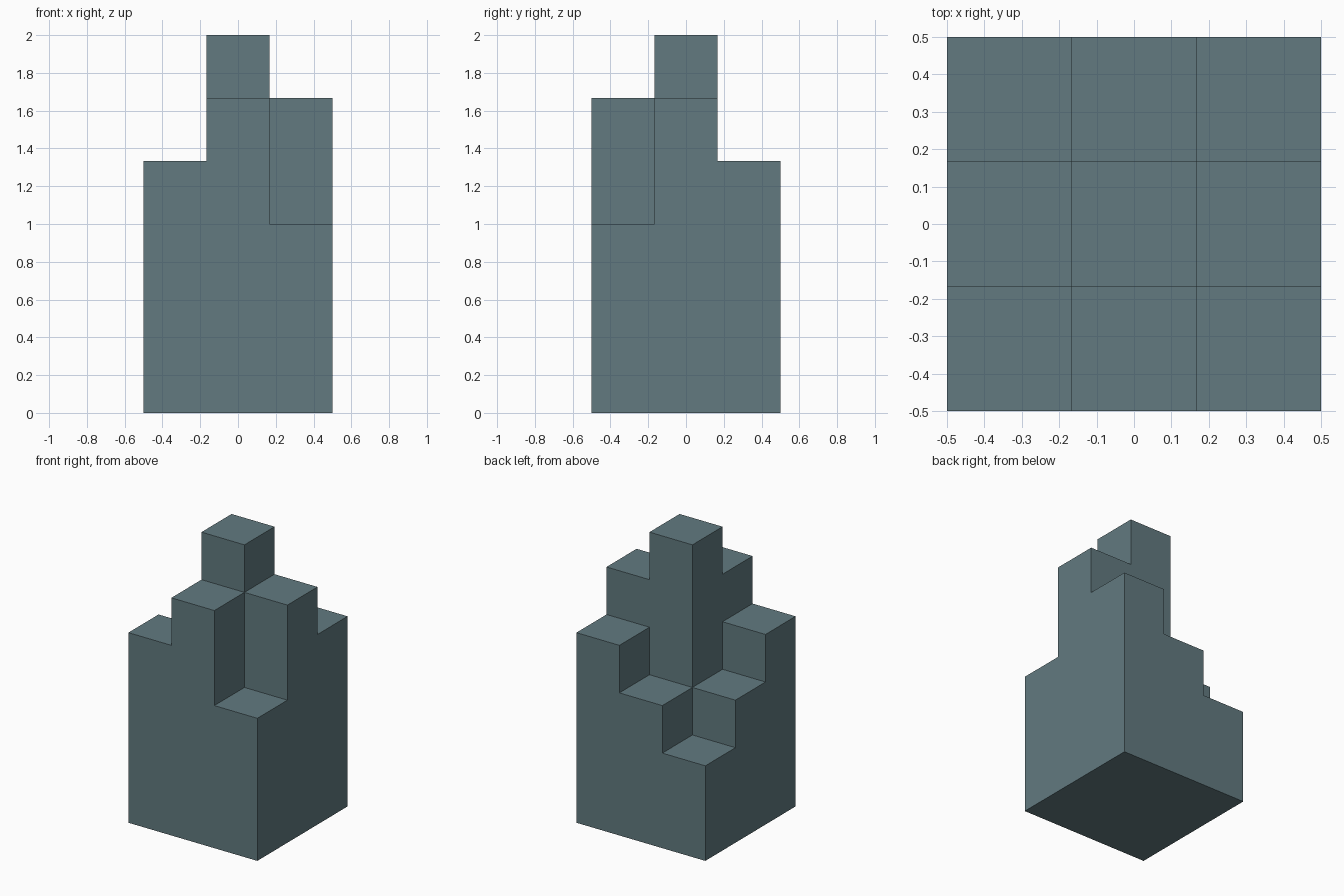
import bpy, bmesh, math
from mathutils import Vector

cube = bpy.data.objects.get("Cube")
if cube:
    bpy.data.objects.remove(cube, do_unlink=True)

# Flat slate colour
slate = bpy.data.materials.new("slate_blue_grey")
slate.use_nodes = True
colour = (0.122, 0.195, 0.216, 1.0)
slate.diffuse_color = colour
bsdf = next(n for n in slate.node_tree.nodes if n.type == 'BSDF_PRINCIPLED')
bsdf.inputs["Base Color"].default_value = colour
bsdf.inputs["Roughness"].default_value = 0.8

# Column heights in steps, rows from front to back, columns from -x to +x
STEP = 1 / 3
HEIGHTS = [(4, 5, 3),
           (3, 6, 5),
           (2, 3, 4)]


def filled(i, j, k):
    return 0 <= i < 3 and 0 <= j < 3 and 0 <= k < HEIGHTS[j][i]


# Outer skin of the stacked blocks: a face wherever a block meets open space
bm = bmesh.new()
for j, row in enumerate(HEIGHTS):
    for i, height in enumerate(row):
        for k in range(height):
            centre = Vector((i - 1, j - 1, k + 0.5))
            for axis in range(3):
                for sign in (-1, 1):
                    n = Vector((0, 0, 0))
                    n[axis] = sign
                    if filled(i + int(n.x), j + int(n.y), k + int(n.z)):
                        continue
                    u, v = Vector((0, 0, 0)), Vector((0, 0, 0))
                    u[(axis + 1) % 3] = 0.5
                    v[(axis + 2) % 3] = 0.5 * sign
                    mid = centre + n * 0.5
                    corners = (mid - u - v, mid + u - v, mid + u + v, mid - u + v)
                    bm.faces.new([bm.verts.new(c * STEP) for c in corners])

# Weld the skin and merge coplanar squares into clean flat faces
bmesh.ops.remove_doubles(bm, verts=bm.verts[:], dist=0.001)
bmesh.ops.dissolve_limit(bm, angle_limit=math.radians(1),
                         verts=bm.verts[:], edges=bm.edges[:])
bmesh.ops.recalc_face_normals(bm, faces=bm.faces[:])

mesh = bpy.data.meshes.new("stepped_tower")
bm.to_mesh(mesh)
bm.free()
mesh.materials.append(slate)
tower = bpy.data.objects.new("stepped_tower", mesh)
bpy.context.collection.objects.link(tower)
